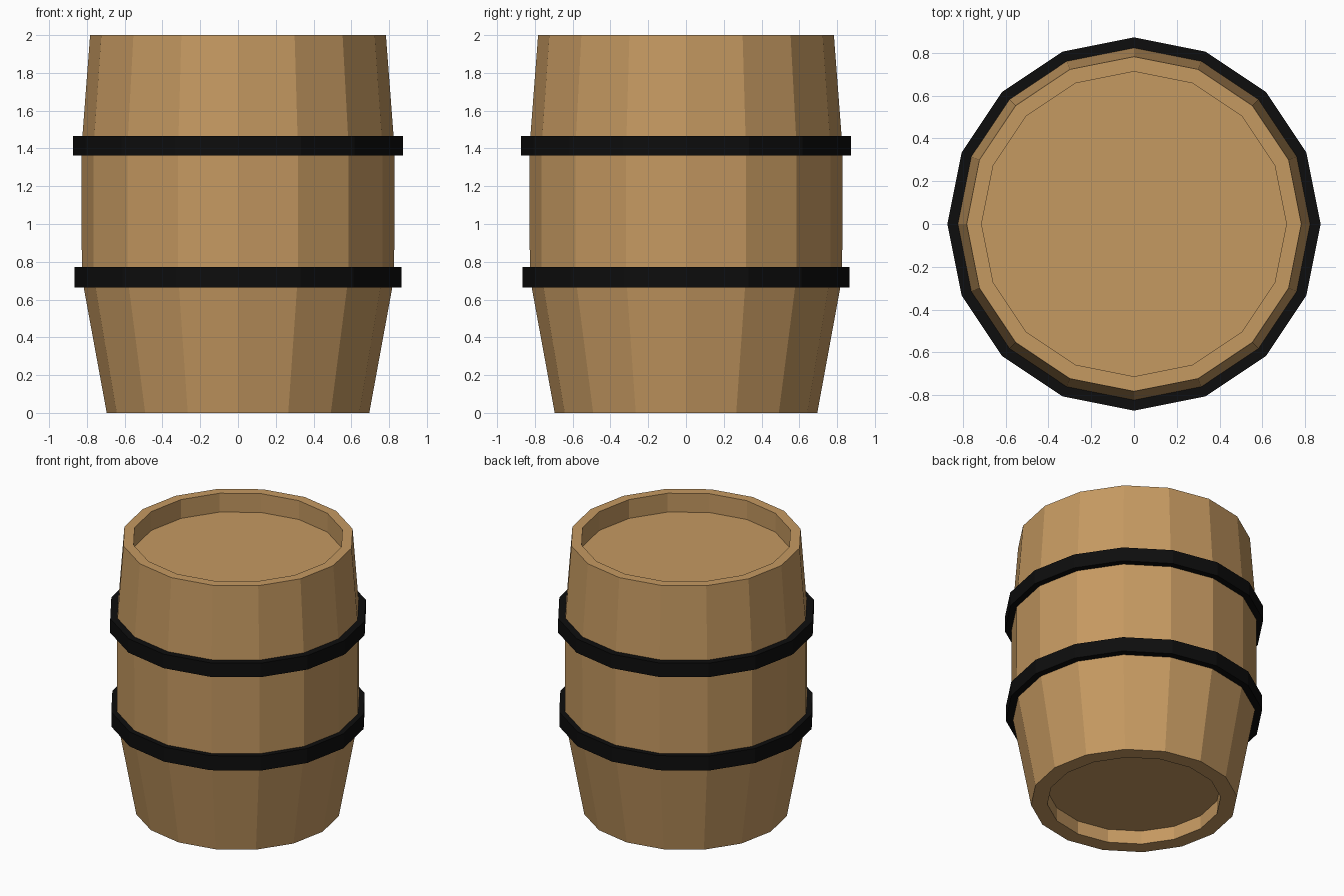
import bpy, bmesh
from math import cos, sin, pi

if "Cube" in bpy.data.objects:
    bpy.data.objects.remove(bpy.data.objects["Cube"])

SIDES = 16


def material(name, color):
    m = bpy.data.materials.new(name)
    m.diffuse_color = color
    m.use_nodes = True
    m.node_tree.nodes["Principled BSDF"].inputs["Base Color"].default_value = m.diffuse_color
    return m


def lathe(name, profile, mat, closed=False):
    """Spin an (r, z) profile into a faceted solid; cap the ends unless closed."""
    bm = bmesh.new()
    rings = [[bm.verts.new((r * cos(2 * pi * i / SIDES), r * sin(2 * pi * i / SIDES), z))
              for i in range(SIDES)] for r, z in profile]
    pairs = list(zip(rings, rings[1:]))
    if closed:
        pairs.append((rings[-1], rings[0]))
    else:
        bm.faces.new(rings[0])
        bm.faces.new(rings[-1])
    for a, b in pairs:
        for i in range(SIDES):
            j = (i + 1) % SIDES
            bm.faces.new((a[i], a[j], b[j], b[i]))
    bmesh.ops.recalc_face_normals(bm, faces=bm.faces)
    mesh = bpy.data.meshes.new(name)
    bm.to_mesh(mesh)
    bm.free()
    mesh.materials.append(mat)
    obj = bpy.data.objects.new(name, mesh)
    bpy.context.collection.objects.link(obj)
    return obj


wood = material("wood", (0.56, 0.32, 0.12, 1))
iron = material("black_iron", (0.004, 0.004, 0.004, 1))

# Barrel body with recessed bottom and lid
lathe("barrel_body", [(0.585, 0.10), (0.585, 0), (0.695, 0), (0.827, 0.72),
                      (0.828, 1.41), (0.783, 2.0), (0.713, 2.0), (0.713, 1.86)], wood)

# Two metal hoops
for name, r, z0, z1 in (("lower_hoop", 0.866, 0.665, 0.773),
                        ("upper_hoop", 0.873, 1.362, 1.466)):
    lathe(name, [(0.815, z0), (r, z0), (r, z1), (0.82, z1)], iron, closed=True)
